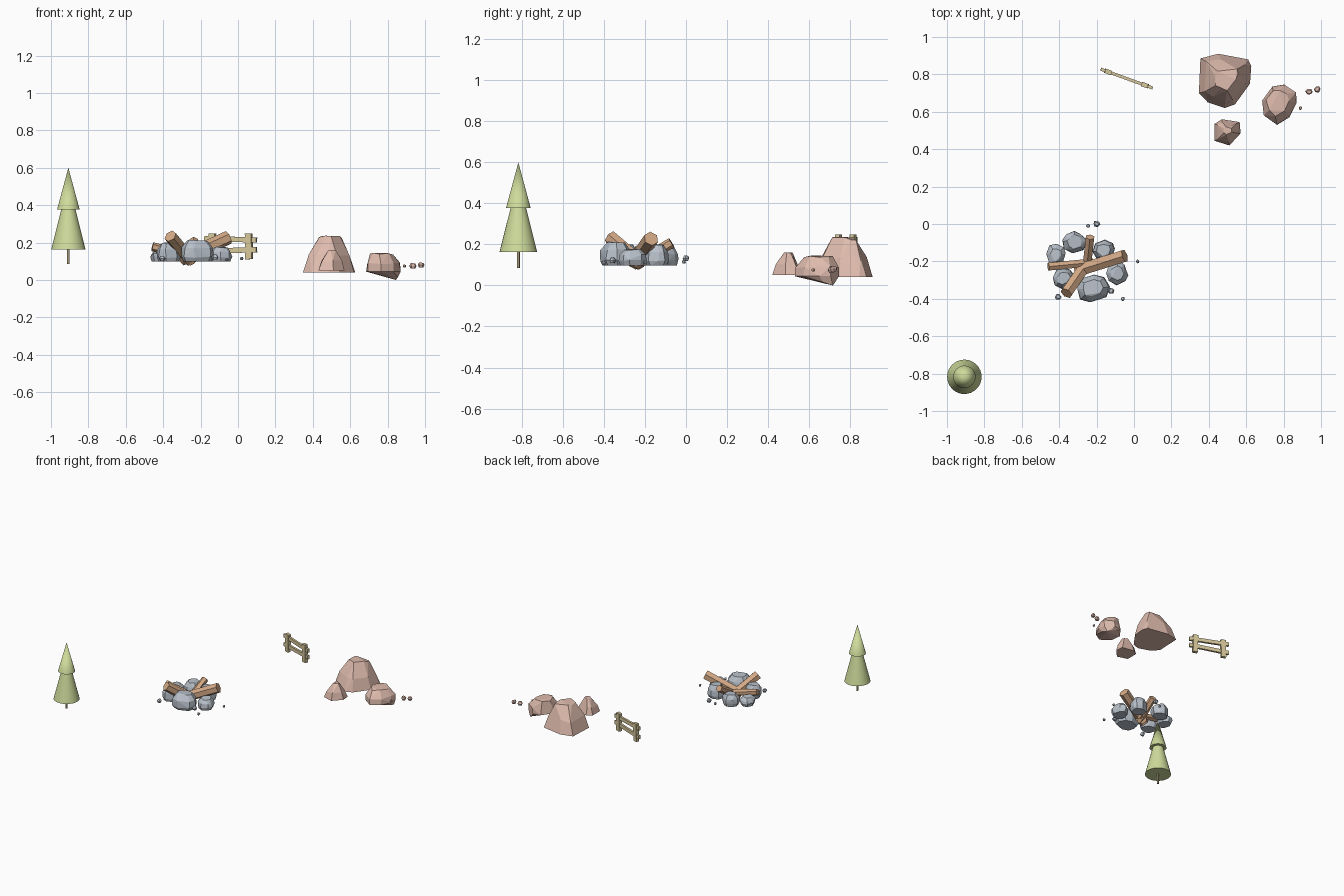
import bpy, bmesh, math, random
from mathutils import Vector

if "Cube" in bpy.data.objects:
    bpy.data.objects.remove(bpy.data.objects["Cube"])


def material(name, rgb):
    m = bpy.data.materials.new(name)
    m.diffuse_color = (*rgb, 1)
    m.use_nodes = True
    m.node_tree.nodes["Principled BSDF"].inputs["Base Color"].default_value = m.diffuse_color
    return m


GREEN = material("leaf", (0.62, 0.71, 0.33))
WOOD = material("wood", (0.66, 0.40, 0.24))
PINK = material("red_rock", (0.74, 0.50, 0.42))
GREY = material("grey_stone", (0.48, 0.53, 0.59))
PALE = material("pale_wood", (0.68, 0.58, 0.33))
BARK = material("bark", (0.40, 0.33, 0.2))


def finish(name, bm, mat):
    bmesh.ops.recalc_face_normals(bm, faces=bm.faces)
    me = bpy.data.meshes.new(name)
    bm.to_mesh(me)
    bm.free()
    me.materials.append(mat)
    ob = bpy.data.objects.new(name, me)
    bpy.context.collection.objects.link(ob)
    return ob


def hull(name, points, mat):
    bm = bmesh.new()
    for p in points:
        bm.verts.new(p)
    r = bmesh.ops.convex_hull(bm, input=bm.verts[:])
    junk = {v for v in r["geom_interior"] + r["geom_unused"] if isinstance(v, bmesh.types.BMVert)}
    bmesh.ops.delete(bm, geom=list(junk), context='VERTS')
    bmesh.ops.dissolve_limit(bm, angle_limit=math.radians(6), verts=bm.verts[:], edges=bm.edges[:])
    return finish(name, bm, mat)


def rock(name, outline, levels, mat, seed, jitter=0.006, extra=()):
    # faceted boulder: the plan outline shrunk towards a centre at each (z, scale, cx, cy)
    rnd = random.Random(seed)
    pts = list(extra)
    for i, (z, s, cx, cy) in enumerate(levels):
        for x, y in outline:
            j = 0 if i == 0 else jitter
            pts.append((cx + (x - cx) * s + rnd.uniform(-j, j),
                        cy + (y - cy) * s + rnd.uniform(-j, j), z + rnd.uniform(-j, j)))
    return hull(name, pts, mat)


def oval(x, y, rx, ry, n, rnd):
    out = []
    for i in range(n):
        a = math.tau * (i + rnd.uniform(-0.25, 0.25)) / n
        k = rnd.uniform(0.94, 1.06)
        out.append((x + rx * k * math.cos(a), y + ry * k * math.sin(a)))
    return out


def cone(name, x, y, z0, z1, r0, r1, mat, n=32):
    bpy.ops.mesh.primitive_cone_add(vertices=n, radius1=r0, radius2=r1, depth=z1 - z0,
                                    location=(x, y, (z0 + z1) / 2))
    ob = bpy.context.object
    ob.name = name
    ob.data.materials.append(mat)
    bpy.ops.object.shade_smooth_by_angle(angle=math.radians(35))


def bar(name, a, b, r, n, mat):
    a, b = Vector(a), Vector(b)
    bpy.ops.mesh.primitive_cylinder_add(vertices=n, radius=r, depth=(b - a).length, location=(a + b) / 2)
    ob = bpy.context.object
    ob.name = name
    ob.rotation_mode = 'QUATERNION'
    ob.rotation_quaternion = (b - a).to_track_quat('Z', 'Y')
    ob.data.materials.append(mat)


# tree
cone("tree_trunk", -0.907, -0.817, 0.086, 0.17, 0.007, 0.007, BARK, 12)
cone("tree_lower", -0.907, -0.817, 0.162, 0.385, 0.092, 0.036, GREEN)
cone("tree_upper", -0.907, -0.817, 0.378, 0.60, 0.06, 0.0, GREEN)

# large red boulders
rock("boulder_large",
     [(0.355, 0.885), (0.45, 0.91), (0.61, 0.88), (0.627, 0.845), (0.62, 0.75), (0.54, 0.64),
      (0.485, 0.62), (0.395, 0.65), (0.347, 0.70), (0.35, 0.83)],
     [(0.04, 1.0, 0.49, 0.77), (0.13, 0.80, 0.49, 0.77), (0.228, 0.40, 0.50, 0.78)], PINK, 3, 0.009)
rock("boulder_medium",
     [(0.685, 0.66), (0.74, 0.735), (0.80, 0.745), (0.865, 0.705), (0.87, 0.65), (0.83, 0.57),
      (0.765, 0.53), (0.695, 0.58)],
     [(0.045, 1.0, 0.775, 0.64), (0.09, 0.95, 0.775, 0.65), (0.142, 0.62, 0.755, 0.665)], PINK, 5, 0.006,
     [(0.845, 0.715, 0.0), (0.825, 0.725, 0.012), (0.855, 0.67, 0.015)])
rock("boulder_small",
     [(0.43, 0.535), (0.47, 0.56), (0.565, 0.545), (0.57, 0.485), (0.51, 0.42), (0.43, 0.445)],
     [(0.05, 1.0, 0.50, 0.495), (0.10, 0.78, 0.50, 0.495), (0.158, 0.30, 0.495, 0.50)], PINK, 8, 0.006)

# fire ring stones: x, y, rx, ry, top height
stones = [(-0.22, -0.345, 0.088, 0.076, 0.215), (-0.092, -0.265, 0.058, 0.068, 0.178),
          (-0.165, -0.14, 0.063, 0.058, 0.20), (-0.32, -0.097, 0.065, 0.062, 0.185),
          (-0.418, -0.165, 0.05, 0.06, 0.165), (-0.375, -0.29, 0.062, 0.058, 0.20)]
for i, (x, y, rx, ry, h) in enumerate(stones):
    out = oval(x, y, rx, ry, 8, random.Random(20 + i))
    rock(f"ring_stone_{i + 1}", out,
         [(0.098, 0.85, x, y), (0.122, 1.0, x, y), (0.10 + (h - 0.1) * 0.62, 0.95, x, y),
          (h - 0.003, 0.6, x, y)], GREY, 40 + i, 0.004)

# campfire logs: outer end, inner end, radius
logs = [((-0.05, -0.17, 0.228), (-0.305, -0.25, 0.112), 0.037),
        ((-0.362, -0.37, 0.235), (-0.255, -0.215, 0.105), 0.035),
        ((-0.458, -0.228, 0.178), (-0.22, -0.205, 0.12), 0.024),
        ((-0.235, -0.07, 0.208), (-0.255, -0.25, 0.10), 0.026)]
for i, (a, b, r) in enumerate(logs):
    bar(f"fire_log_{i + 1}", a, b, r, 6, WOOD)

# loose pebbles
pebbles = [(-0.245, -0.01, 0.115, 0.011, GREY), (-0.20, 0.0, 0.132, 0.018, GREY),
           (0.02, -0.2, 0.115, 0.01, GREY), (-0.405, -0.39, 0.115, 0.017, GREY),
           (-0.123, -0.358, 0.122, 0.018, GREY), (-0.06, -0.4, 0.11, 0.011, GREY),
           (0.935, 0.707, 0.076, 0.019, PINK), (0.98, 0.72, 0.08, 0.018, PINK),
           (0.89, 0.62, 0.075, 0.01, PINK)]
for i, (x, y, z, r, m) in enumerate(pebbles):
    out = oval(x, y, r, r, 6, random.Random(70 + i))
    rock(f"pebble_{i + 1}", out,
         [(z - r * 0.75, 0.65, x, y), (z, 1.0, x, y), (z + r * 0.7, 0.6, x, y)], m, 90 + i, r * 0.1)

# fence: boxes placed along a slanted line
START, END = Vector((-0.178, 0.828, 0)), Vector((0.1, 0.727, 0))
ANGLE = math.atan2(END.y - START.y, END.x - START.x)
LENGTH = (END - START).length


def fence_box(name, t, z, size, tilt=0.0):
    bpy.ops.mesh.primitive_cube_add(size=1, location=START.lerp(END, t) + Vector((0, 0, z)),
                                    rotation=(0, tilt, ANGLE))
    ob = bpy.context.object
    ob.name = name
    ob.scale = size
    ob.data.materials.append(PALE)


for i, t in enumerate((0.14, 0.85)):
    fence_box(f"fence_post_{i + 1}", t, 0.18, (0.036, 0.024, 0.138), 0.03 - 0.05 * i)
for i, (z, tilt) in enumerate(((0.158, -0.03), (0.218, 0.03))):
    fence_box(f"fence_rail_{i + 1}", 0.5, z, (LENGTH, 0.016, 0.028), tilt)
